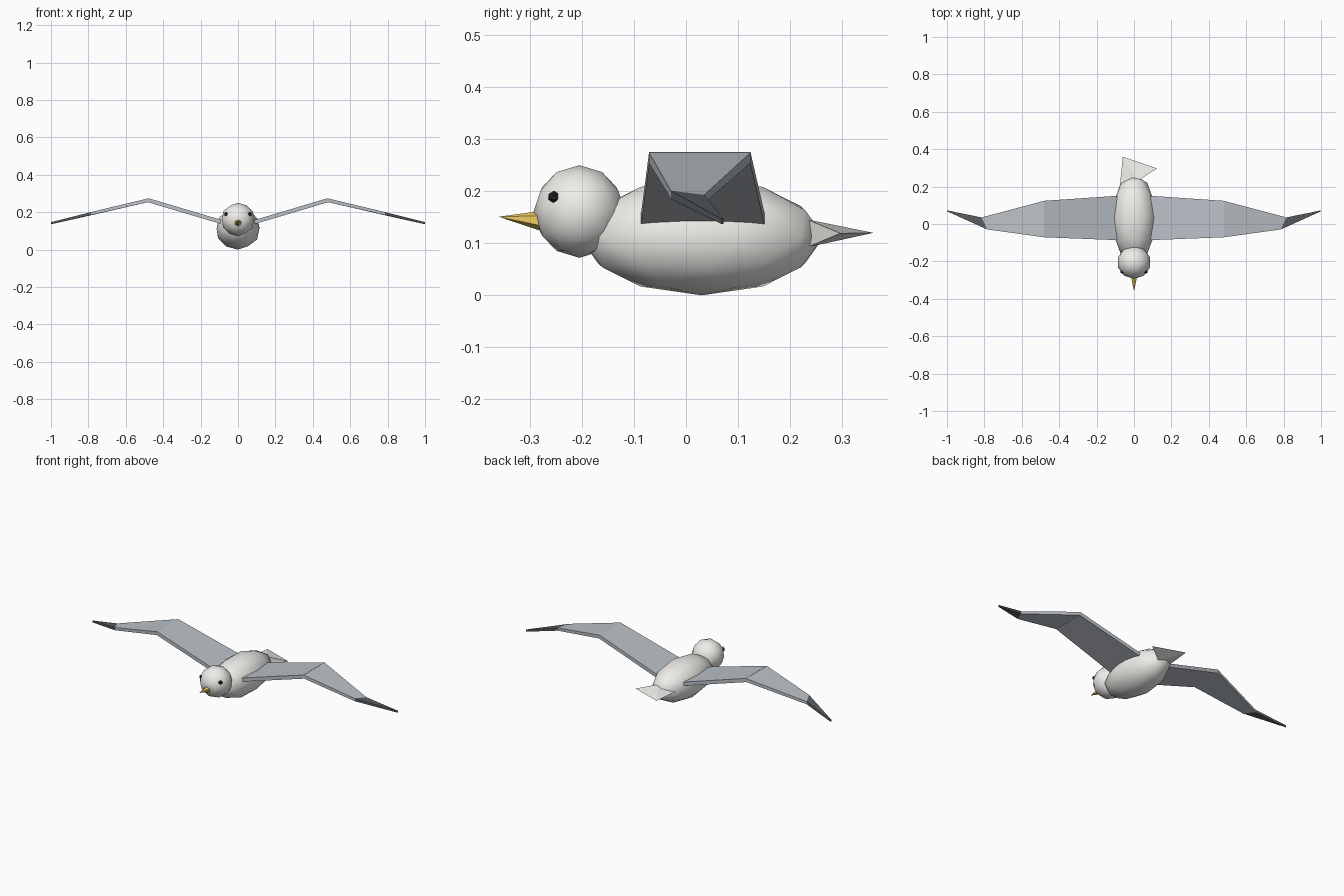
import bpy, bmesh
from mathutils import Vector

if "Cube" in bpy.data.objects:
    bpy.data.objects.remove(bpy.data.objects["Cube"])


def material(name, rgb):
    m = bpy.data.materials.new(name)
    m.diffuse_color = (*rgb, 1)
    m.use_nodes = True
    m.node_tree.nodes["Principled BSDF"].inputs["Base Color"].default_value = m.diffuse_color
    return m


white = material("white_feather", (0.86, 0.85, 0.82))
grey = material("grey_feather", (0.50, 0.54, 0.58))
dark = material("dark_feather", (0.10, 0.11, 0.12))
yellow = material("beak_yellow", (0.85, 0.58, 0.12))
black = material("eye_black", (0.02, 0.02, 0.02))


def ball(name, loc, radii, mat, subdiv=2, smooth=True):
    bpy.ops.mesh.primitive_ico_sphere_add(subdivisions=subdiv, radius=1, location=loc)
    ob = bpy.context.object
    ob.name = name
    ob.scale = radii
    bpy.ops.object.transform_apply(location=True, rotation=False, scale=True)
    ob.data.materials.append(mat)
    if smooth:
        bpy.ops.object.shade_smooth()
    return ob


def spike(name, base, tip, radius, sides, mat, flat=1.0):
    """Cone from base to tip, optionally flattened vertically."""
    base, tip = Vector(base), Vector(tip)
    axis = tip - base
    bpy.ops.mesh.primitive_cone_add(vertices=sides, radius1=radius, depth=axis.length)
    ob = bpy.context.object
    ob.name = name
    for v in ob.data.vertices:
        v.co.y *= flat
    n = axis.normalized()
    side = n.cross(Vector((0, 0, 1))).normalized()
    up = side.cross(n)
    mid = (base + tip) / 2
    for v in ob.data.vertices:
        v.co = mid + side * v.co.x + up * v.co.y + n * v.co.z
    bm = bmesh.new()
    bm.from_mesh(ob.data)
    bmesh.ops.recalc_face_normals(bm, faces=bm.faces)
    bm.to_mesh(ob.data)
    bm.free()
    ob.data.materials.append(mat)
    return ob


def mirror(ob):
    ob.modifiers.new("mirror", "MIRROR").use_mirror_merge = False


def panel(name, corners, thick, mat):
    """Flat slab through the corner points, mirrored to the other side."""
    bm = bmesh.new()
    low = [bm.verts.new((x, y, z - t / 2)) for (x, y, z), t in zip(corners, thick)]
    top = [bm.verts.new((x, y, z + t / 2)) for (x, y, z), t in zip(corners, thick)]
    bm.faces.new(top)
    bm.faces.new(low[::-1])
    n = len(corners)
    for i in range(n):
        j = (i + 1) % n
        bm.faces.new((low[i], low[j], top[j], top[i]))
    bmesh.ops.recalc_face_normals(bm, faces=bm.faces)
    me = bpy.data.meshes.new(name)
    bm.to_mesh(me)
    bm.free()
    me.materials.append(mat)
    ob = bpy.data.objects.new(name, me)
    bpy.context.collection.objects.link(ob)
    mirror(ob)


# Body and head
ball("body", (0, 0.03, 0.1125), (0.12, 0.235, 0.1125), white)
ball("head", (0, -0.205, 0.161), (0.09, 0.088, 0.089), white)

# Eyes
mirror(ball("eyes", (0.063, -0.254, 0.189), (0.012, 0.012, 0.012), black, 1, False))

# Beak
spike("beak", (0, -0.275, 0.143), (0, -0.36, 0.151), 0.02, 6, yellow)

# Tail, a flattened four-sided spike turned to one side
spike("tail", (0.022, 0.232, 0.119), (-0.06, 0.36, 0.12), 0.12, 4, white, 0.225)

# Wings: inner panel, outer panel, dark tip
root = [(0.07, -0.087, 0.142), (0.07, 0.152, 0.142)]
bend = [(0.48, -0.071, 0.264), (0.48, 0.124, 0.264)]
wrist = [(0.785, -0.029, 0.193), (0.815, 0.035, 0.185)]
end = [(1.0, 0.068, 0.142), (0.995, 0.072, 0.142)]
panel("inner_wings", [root[0], bend[0], bend[1], root[1]], [0.022] * 4, grey)
panel("outer_wings", [bend[0], wrist[0], wrist[1], bend[1]], [0.02, 0.016, 0.016, 0.02], grey)
panel("wing_tips", [wrist[0], end[0], end[1], wrist[1]], [0.016, 0.01, 0.01, 0.016], dark)
